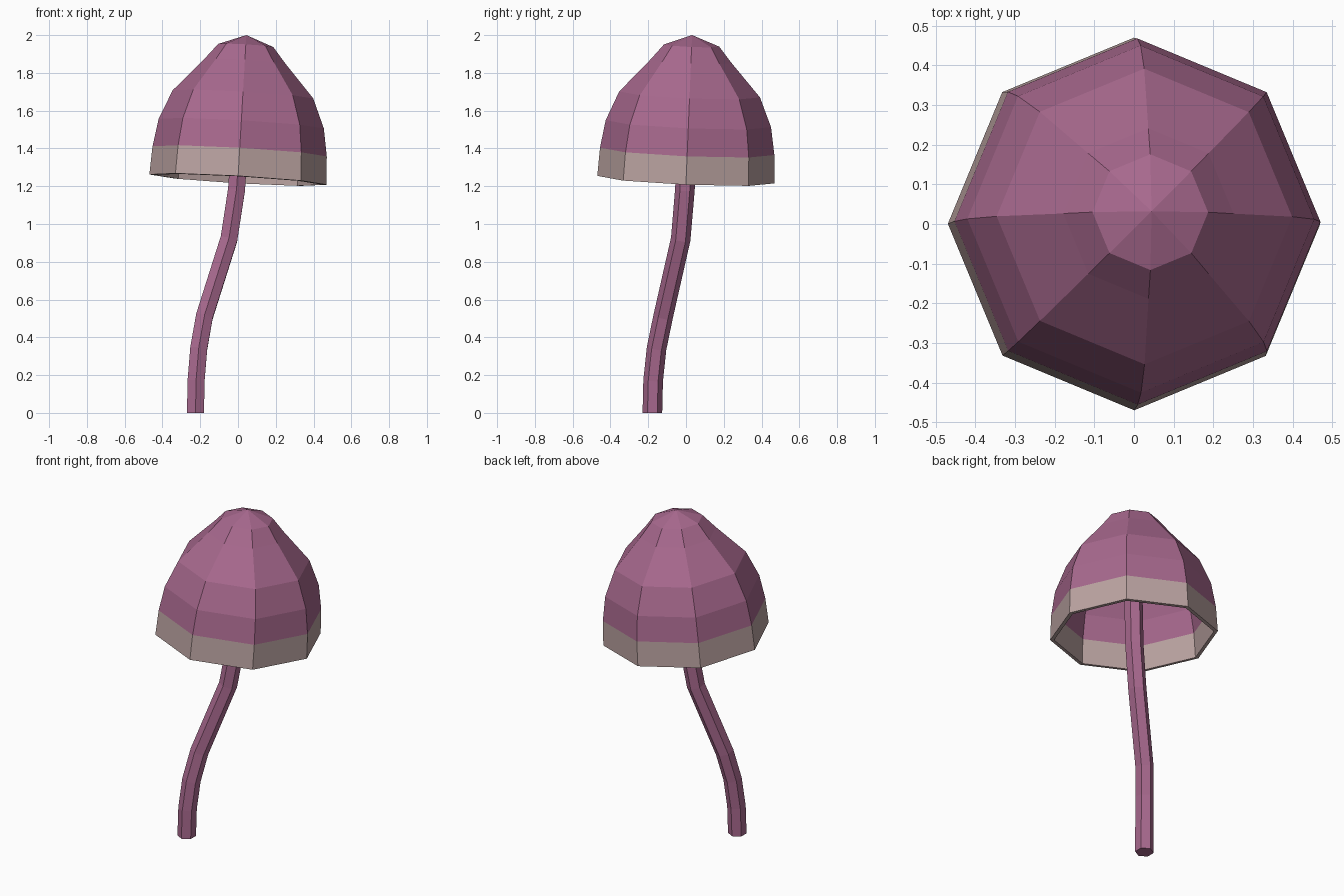
import bpy, bmesh, math
from mathutils import Vector

cube = bpy.data.objects.get("Cube")
if cube:
    bpy.data.objects.remove(cube, do_unlink=True)


def material(name, rgb):
    mat = bpy.data.materials.new(name)
    mat.use_nodes = True
    colour = (*rgb, 1.0)
    mat.diffuse_color = colour
    mat.node_tree.nodes["Principled BSDF"].inputs["Base Color"].default_value = colour
    return mat


plum = material("plum", (0.39, 0.14, 0.27))
cream = material("dusty cream", (0.50, 0.37, 0.36))


def ring(bm, centre, axis, radius, sides, start):
    """Polygon ring of vertices perpendicular to the axis."""
    turn = Vector((0, 0, 1)).rotation_difference(axis)
    verts = []
    for i in range(sides):
        a = start + math.tau * i / sides
        offset = Vector((radius * math.cos(a), radius * math.sin(a), 0))
        verts.append(bm.verts.new(centre + turn @ offset))
    return verts


def bridge(bm, low, high):
    n = len(low)
    return [bm.faces.new((low[i], low[(i + 1) % n], high[(i + 1) % n], high[i]))
            for i in range(n)]


def finish(bm, name, mats):
    mesh = bpy.data.meshes.new(name)
    bm.to_mesh(mesh)
    bm.free()
    for mat in mats:
        mesh.materials.append(mat)
    obj = bpy.data.objects.new(name, mesh)
    bpy.context.collection.objects.link(obj)
    return obj


# Cap: tilted eight-sided bell with a cream band round the rim
tilt = Vector((0.058, 0.042, 1)).normalized()
base = Vector((0, 0, 1.235))
profile = [(0.47, 0), (0.462, 0.15), (0.438, 0.297), (0.373, 0.452),
           (0.215, 0.628), (0.146, 0.712)]  # radius, height along the axis
bm = bmesh.new()
rings = [ring(bm, base + tilt * h, tilt, r, 8, 0) for r, h in profile]
for level, (low, high) in enumerate(zip(rings, rings[1:])):
    for face in bridge(bm, low, high):
        face.material_index = 1 if level == 0 else 0
tip = bm.verts.new(base + tilt * 0.767)
for i in range(8):
    bm.faces.new((rings[-1][i], rings[-1][(i + 1) % 8], tip))
cap = finish(bm, "cap", (plum, cream))
shell = cap.modifiers.new("shell", "SOLIDIFY")
shell.thickness = 0.022
shell.offset = -1

# Stem: bent six-sided stalk running up into the cap
path = [Vector(p) for p in (
    (-0.225, -0.178, 0), (-0.222, -0.174, 0.17), (-0.208, -0.156, 0.34),
    (-0.178, -0.121, 0.51), (-0.048, -0.028, 0.92), (-0.008, -0.006, 1.18),
    (0.0, 0.0, 1.3), (0.035, 0.025, 1.9))]
bm = bmesh.new()
rings = []
for i, point in enumerate(path):
    before = path[max(i - 1, 0)]
    after = path[min(i + 1, len(path) - 1)]
    axis = (after - before).normalized() if i else Vector((0, 0, 1))
    rings.append(ring(bm, point, axis, 0.052, 6, math.pi / 2))
for low, high in zip(rings, rings[1:]):
    bridge(bm, low, high)
bm.faces.new(reversed(rings[0]))
bm.faces.new(rings[-1])
finish(bm, "stem", (plum,))
